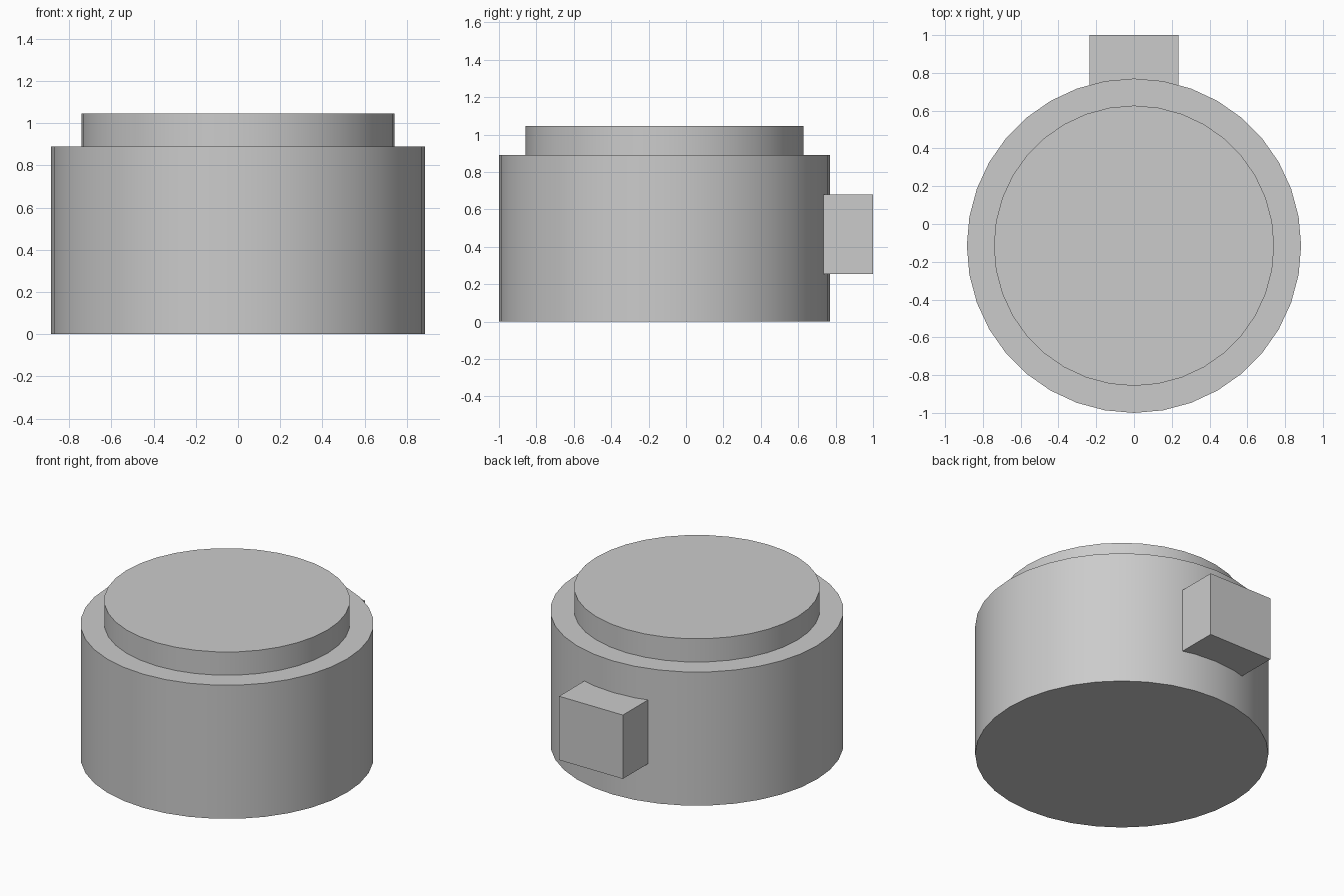
import bpy
import bmesh
from mathutils import Matrix, Vector

cube = bpy.data.objects.get("Cube")
if cube:
    bpy.data.objects.remove(cube, do_unlink=True)

SIDES = 36
CENTRE_Y = -0.115

grey = bpy.data.materials.new("light grey")
grey.use_nodes = True
colour = (0.6, 0.6, 0.6, 1)
grey.diffuse_color = colour
grey.node_tree.nodes["Principled BSDF"].inputs["Base Color"].default_value = colour


def add_object(name, bm):
    mesh = bpy.data.meshes.new(name)
    bm.to_mesh(mesh)
    bm.free()
    mesh.materials.append(grey)
    obj = bpy.data.objects.new(name, mesh)
    bpy.context.collection.objects.link(obj)
    return obj


def drum(name, radius, bottom, top):
    """Upright cylinder with smooth walls and crisp rims."""
    bm = bmesh.new()
    place = Matrix.Translation((0, CENTRE_Y, (bottom + top) / 2))
    bmesh.ops.create_cone(bm, cap_ends=True, segments=SIDES, radius1=radius,
                          radius2=radius, depth=top - bottom, matrix=place)
    obj = add_object(name, bm)
    bpy.ops.object.select_all(action="DESELECT")
    obj.select_set(True)
    bpy.context.view_layer.objects.active = obj
    bpy.ops.object.shade_smooth_by_angle()
    return obj


def block(name, low, high):
    """Flat-sided box between two corners."""
    low, high = Vector(low), Vector(high)
    bm = bmesh.new()
    place = Matrix.Translation((low + high) / 2) @ Matrix.Diagonal((high - low).to_4d())
    place[3][3] = 1
    bmesh.ops.create_cube(bm, size=1, matrix=place)
    return add_object(name, bm)


# Main drum and the narrower raised lid
drum("body", 0.885, 0, 0.89)
drum("lid", 0.742, 0.89, 1.045)

# Mounting block at the back, sunk into the drum wall
block("back_block", (-0.235, 0.6, 0.255), (0.235, 1, 0.68))
